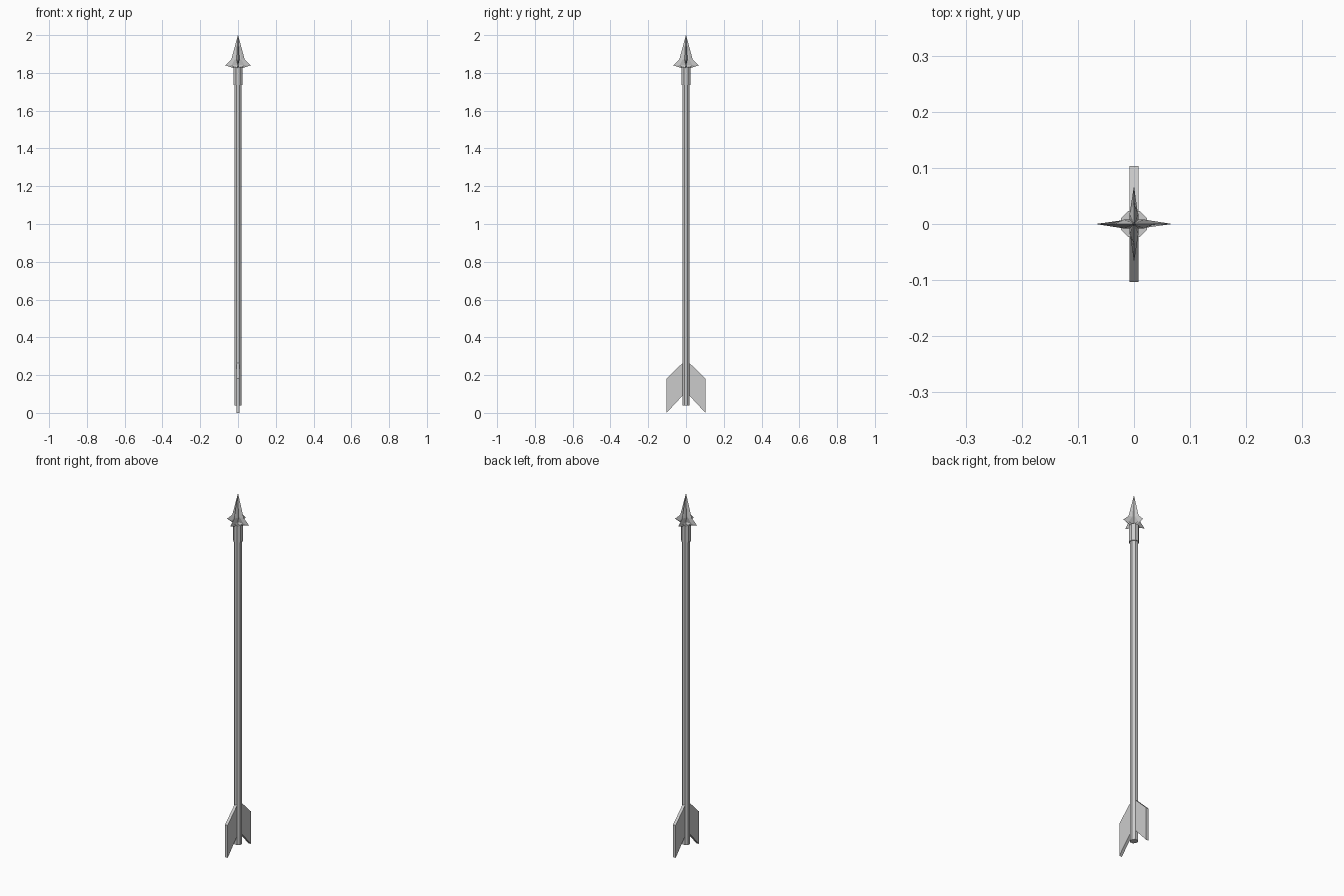
import bpy, bmesh
from math import pi, radians
from mathutils import Matrix

if "Cube" in bpy.data.objects:
    bpy.data.objects.remove(bpy.data.objects["Cube"])


def finish(name, bm):
    bmesh.ops.recalc_face_normals(bm, faces=bm.faces)
    mesh = bpy.data.meshes.new(name)
    bm.to_mesh(mesh)
    bm.free()
    obj = bpy.data.objects.new(name, mesh)
    bpy.context.collection.objects.link(obj)
    return obj


def rod(name, radius, z0, z1, sides=8):
    bm = bmesh.new()
    turn = Matrix.Translation((0, 0, (z0 + z1) / 2)) @ Matrix.Rotation(pi / sides, 4, 'Z')
    bmesh.ops.create_cone(bm, cap_ends=True, segments=sides, radius1=radius,
                          radius2=radius, depth=z1 - z0, matrix=turn)
    return finish(name, bm)


def head_blade(name, angle):
    # Loft of hexagonal sections: height, half width, half thickness
    sections = [(1.825, 0.022, 0.008), (1.84, 0.068, 0.0015),
                (1.872, 0.035, 0.008), (2.0, 0.0006, 0.0004)]
    bm = bmesh.new()
    rings = []
    for z, w, t in sections:
        outline = [(w, 0), (w / 2, t), (-w / 2, t), (-w, 0), (-w / 2, -t), (w / 2, -t)]
        rings.append([bm.verts.new((x, y, z)) for x, y in outline])
    for low, high in zip(rings, rings[1:]):
        for i in range(6):
            j = (i + 1) % 6
            bm.faces.new((low[i], low[j], high[j], high[i]))
    bm.faces.new(rings[0])
    bm.faces.new(rings[-1])
    bmesh.ops.rotate(bm, verts=bm.verts, matrix=Matrix.Rotation(angle, 3, 'Z'))
    return finish(name, bm)


def feather(name, side):
    # Swept parallelogram extruded across x
    outline = [(0.012, 0.098), (0.103, 0.0), (0.103, 0.182), (0.012, 0.27)]
    bm = bmesh.new()
    face = bm.faces.new([bm.verts.new((-0.008, side * y, z)) for y, z in outline])
    out = bmesh.ops.extrude_face_region(bm, geom=[face])
    moved = [g for g in out['geom'] if isinstance(g, bmesh.types.BMVert)]
    bmesh.ops.translate(bm, verts=moved, vec=(0.016, 0, 0))
    return finish(name, bm)


# Shaft and head socket
rod("shaft", 0.021, 0.04, 1.80)
rod("head_socket", 0.0255, 1.735, 1.83)

# Crossed arrowhead blades
for label, degrees in (("wide", 0), ("deep", 90)):
    head_blade("head_blade_" + label, radians(degrees))

# Pair of tail feathers
for label, side in (("back", 1), ("front", -1)):
    feather("feather_" + label, side)
